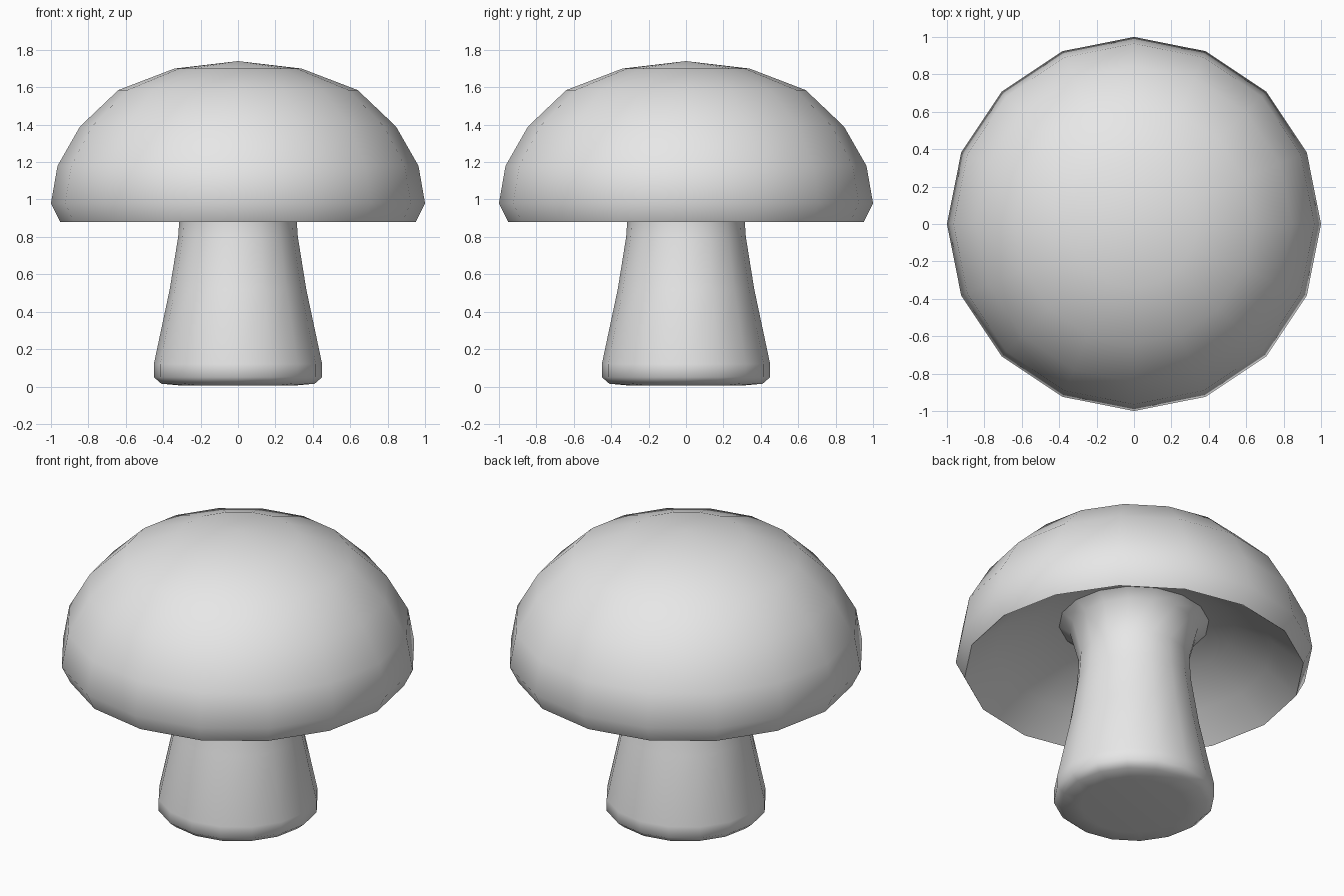
import bpy
import bmesh
from math import cos, sin, tau, radians

SIDES = 16

cube = bpy.data.objects.get("Cube")
if cube:
    bpy.data.objects.remove(cube, do_unlink=True)

# One plain grey material
grey = bpy.data.materials.new("light grey")
grey.use_nodes = True
colour = (0.8, 0.8, 0.8, 1)
grey.diffuse_color = colour
grey.node_tree.nodes["Principled BSDF"].inputs["Base Color"].default_value = colour


def lathe(name, profile):
    """Turn a (radius, height) profile around z; radius zero makes a pole."""
    bm = bmesh.new()
    rings = []
    for r, z in profile:
        if r == 0:
            rings.append([bm.verts.new((0, 0, z))] * SIDES)
        else:
            rings.append([bm.verts.new((r * cos(tau * i / SIDES), r * sin(tau * i / SIDES), z))
                          for i in range(SIDES)])
    for low, high in zip(rings, rings[1:]):
        for i in range(SIDES):
            j = (i + 1) % SIDES
            corners = [low[i], low[j], high[j], high[i]]
            bm.faces.new(list(dict.fromkeys(corners)))
    mesh = bpy.data.meshes.new(name)
    bm.to_mesh(mesh)
    bm.free()
    mesh.materials.append(grey)
    obj = bpy.data.objects.new(name, mesh)
    bpy.context.collection.objects.link(obj)
    bpy.ops.object.select_all(action="DESELECT")
    obj.select_set(True)
    bpy.context.view_layer.objects.active = obj
    bpy.ops.object.shade_smooth_by_angle(angle=radians(75))
    return obj


# Stem: rounded foot, tapering up, flaring into the underside of the cap
lathe("stem", [(0, 0.005), (0.3, 0.005), (0.41, 0.015), (0.45, 0.05), (0.45, 0.12),
               (0.365, 0.52), (0.32, 0.8), (0.31, 0.95), (0.36, 1.14), (0.42, 1.18)])

# Cap: hollow underside, rolled rim, low dome
lathe("cap", [(0.42, 1.18), (0.56, 1.14), (0.78, 1.02), (0.95, 0.88), (1.0, 0.98),
              (0.965, 1.18), (0.845, 1.39), (0.64, 1.585), (0.34, 1.7), (0, 1.74)])
